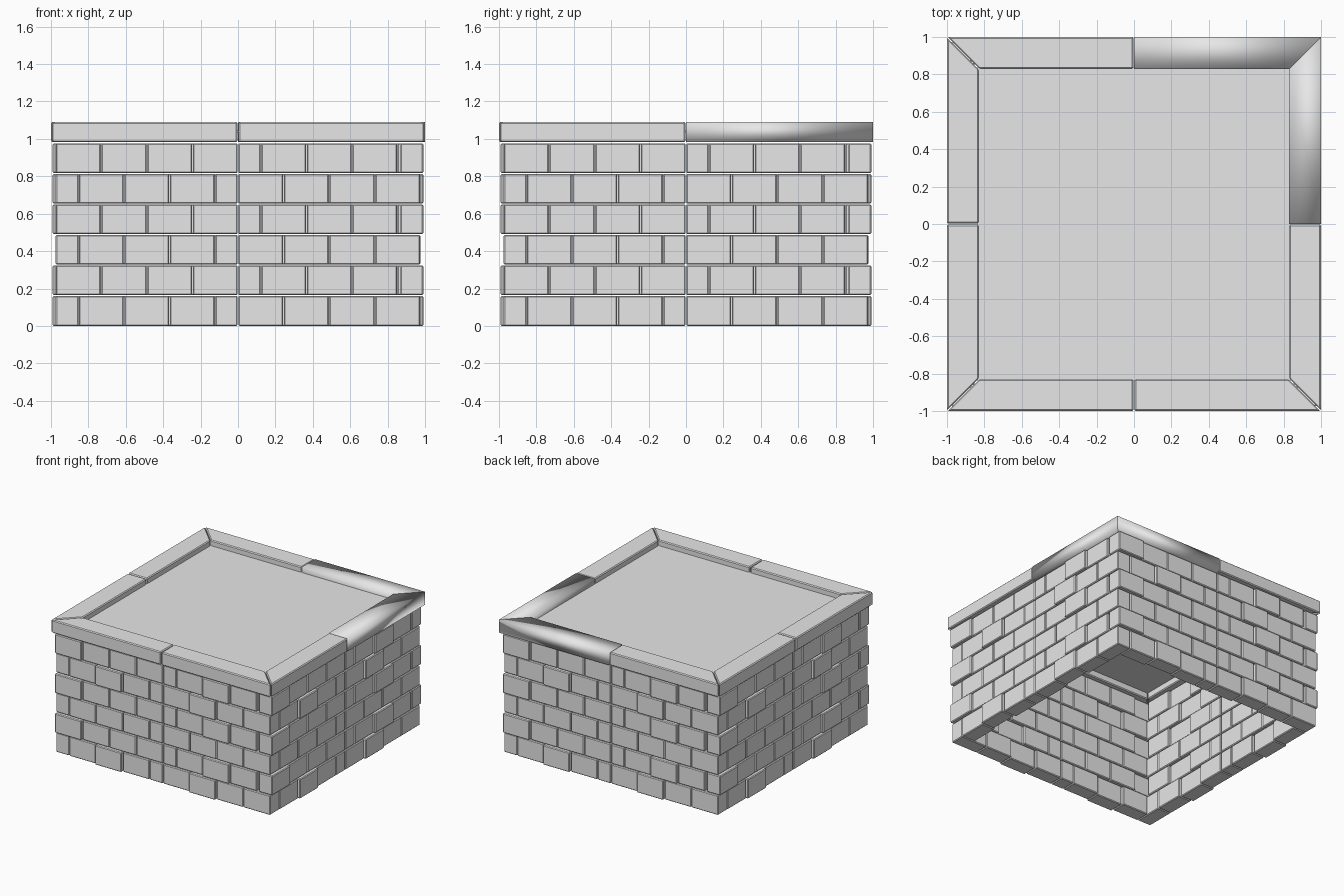
import bpy, bmesh
from math import pi
from mathutils import Matrix

if "Cube" in bpy.data.objects:
    bpy.data.objects.remove(bpy.data.objects["Cube"], do_unlink=True)

# Single stone colour
stone = bpy.data.materials.new("grey stone")
stone.use_nodes = True
GREY = (0.8, 0.8, 0.8, 1)
stone.diffuse_color = GREY
stone.node_tree.nodes["Principled BSDF"].inputs["Base Color"].default_value = GREY

WALL = 0.975            # outer wall face
BRICK = WALL / 4        # brick length
DEPTH = BRICK / 2       # brick depth
COURSE = 0.163          # course height
PROUD = 0.016           # how far some bricks stick out
GAP = 0.002


def make_object(name, bm, bevel=0.0, smooth=False):
    bmesh.ops.recalc_face_normals(bm, faces=bm.faces)
    for f in bm.faces:
        f.smooth = smooth
    mesh = bpy.data.meshes.new(name)
    bm.to_mesh(mesh)
    bm.free()
    mesh.materials.append(stone)
    obj = bpy.data.objects.new(name, mesh)
    bpy.context.collection.objects.link(obj)
    if bevel:
        mod = obj.modifiers.new("worn_edges", "BEVEL")
        mod.width = bevel
        mod.segments = 1
    return obj


def add_prism(bm, outline, z0, z1, turn=0):
    """Extrude a plan outline between two heights, turned in quarter turns."""
    low = [bm.verts.new((x, y, z0)) for x, y in outline]
    high = [bm.verts.new((x, y, z1)) for x, y in outline]
    bm.faces.new(low)
    bm.faces.new(high)
    n = len(outline)
    for i in range(n):
        j = (i + 1) % n
        bm.faces.new((low[i], low[j], high[j], high[i]))
    bmesh.ops.rotate(bm, verts=low + high, cent=(0, 0, 0),
                     matrix=Matrix.Rotation(turn * pi / 2, 3, "Z"))


def rect(x0, x1, y0, y1):
    return [(x0, y0), (x1, y0), (x1, y1), (x0, y1)]


# Brick lengths along one side; the corner brick of the next side closes the end
EVEN = [2, 2, 2, 1, 2, 2, 2, 2]
ODD = [2, 2, 2, 2, 1, 2, 2, 2]
PROUD_BRICKS = [(1, 5), (0, 6), (), (0, 6), (1, 5), (0, 6)]

for row in range(6):
    bm = bmesh.new()
    for side in range(4):
        x = -WALL + (DEPTH if row % 2 == 0 else 0)
        for i, halves in enumerate(ODD if row % 2 else EVEN):
            end = x + halves * DEPTH
            out = PROUD if i in PROUD_BRICKS[row] else 0
            add_prism(bm, rect(x + GAP, end - GAP, -WALL - out, -WALL + DEPTH - out),
                      row * COURSE + GAP * (row > 0), (row + 1) * COURSE - GAP, side)
            x = end
    make_object(f"brick_course_{row + 1}", bm, 0.006)

# Mitred coping stones, two per side; the back left corner pair is soft shaded
INNER, BASE, TOP = 0.83, 0.983, 1.09
SIDES = ["front", "left", "back", "right"]
for side, label in enumerate(SIDES):
    for half, sign in (("first", -1), ("second", 1)):
        soft = (label, half) in (("left", "second"), ("back", "first"))
        g = 0 if soft else 0.003
        outline = [(sign * g, -1), (sign * (1 - g), -1),
                   (sign * (INNER - g), -INNER), (sign * g, -INNER)]
        bm = bmesh.new()
        add_prism(bm, outline, BASE, TOP, side)
        make_object(f"coping_{label}_{half}", bm, 0 if soft else 0.007, soft)

# Recessed top panel
bm = bmesh.new()
add_prism(bm, rect(-INNER - 0.01, INNER + 0.01, -INNER - 0.01, INNER + 0.01), 1.035, 1.045)
make_object("top_panel", bm)
